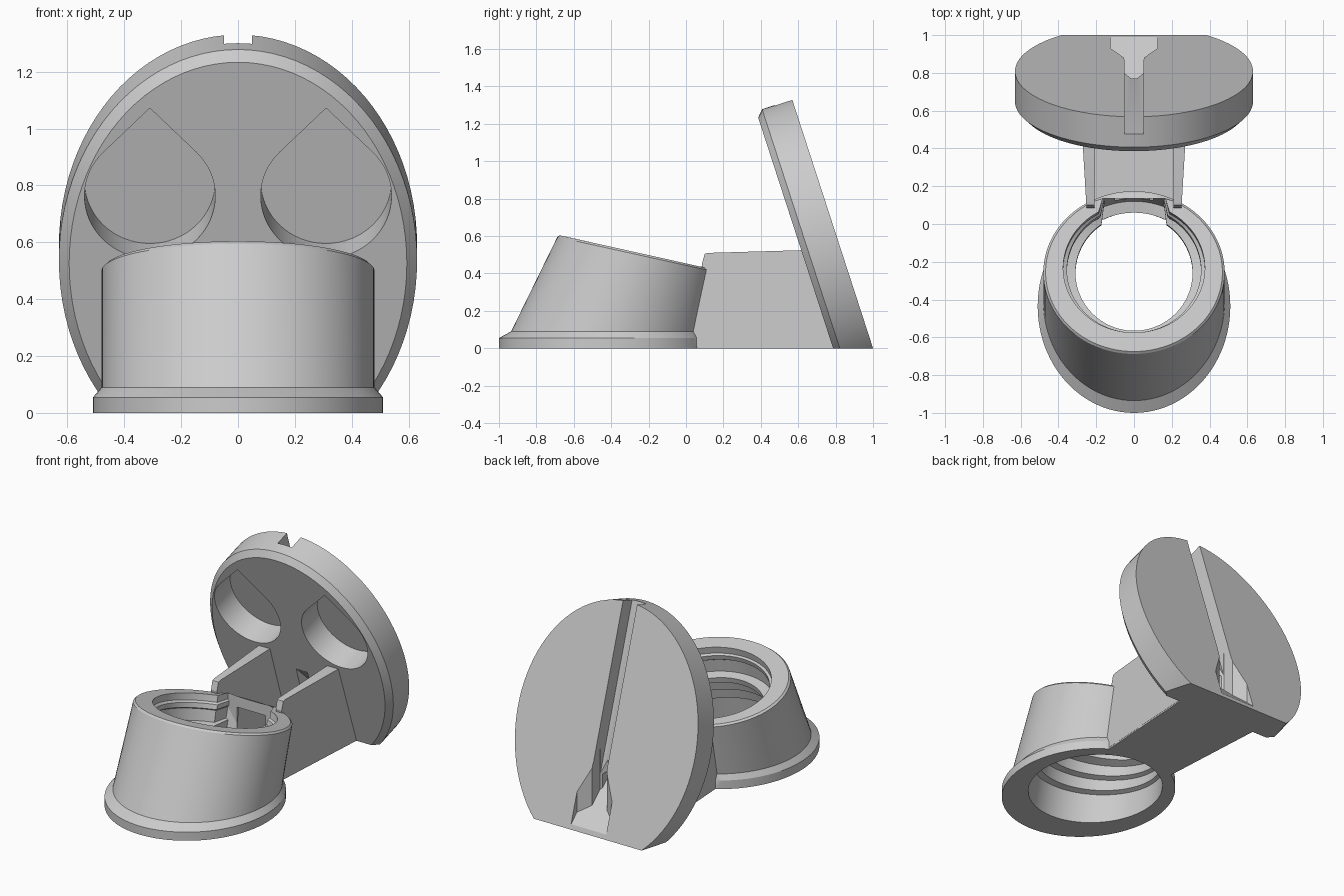
import bpy, bmesh, math
from mathutils import Matrix, Vector

cube = bpy.data.objects.get("Cube")
if cube:
    bpy.data.objects.remove(cube)

grey = bpy.data.materials.new("plain_grey")
grey.use_nodes = True
tone = (0.6, 0.6, 0.6, 1)
grey.diffuse_color = tone
grey.node_tree.nodes["Principled BSDF"].inputs["Base Color"].default_value = tone

SEG = 96


def finish(name, bm):
    bmesh.ops.recalc_face_normals(bm, faces=bm.faces)
    if bm.calc_volume(signed=True) < 0:
        bmesh.ops.reverse_faces(bm, faces=bm.faces)
    mesh = bpy.data.meshes.new(name)
    bm.to_mesh(mesh)
    bm.free()
    mesh.materials.append(grey)
    obj = bpy.data.objects.new(name, mesh)
    bpy.context.collection.objects.link(obj)
    return obj


def loft(rings, closed=False):
    """Skin a list of equal point loops; either cap the ends or join them."""
    bm = bmesh.new()
    loops = [[bm.verts.new(p) for p in ring] for ring in rings]
    pairs = list(zip(loops, loops[1:]))
    if closed:
        pairs.append((loops[-1], loops[0]))
    else:
        bm.faces.new(loops[0])
        bm.faces.new(loops[-1])
    for a, b in pairs:
        n = len(a)
        for i in range(n):
            j = (i + 1) % n
            bm.faces.new((a[i], a[j], b[j], b[i]))
    return bm


def subtract(obj, cutter):
    """Cut with the first solver that keeps the body whole."""
    cutter.hide_render = True
    bpy.context.view_layer.objects.active = obj
    mod = obj.modifiers.new("cut", "BOOLEAN")
    mod.operation = "DIFFERENCE"
    mod.object = cutter
    before = len(obj.data.polygons)
    for solver in ("EXACT", "MANIFOLD", "FLOAT"):
        mod.solver = solver
        graph = bpy.context.evaluated_depsgraph_get()
        graph.update()
        if len(obj.evaluated_get(graph).data.polygons) > before * .9:
            bpy.ops.object.modifier_apply(modifier=mod.name)
            break
    else:
        obj.modifiers.remove(mod)
    bpy.data.objects.remove(cutter)


def smooth(obj):
    bpy.ops.object.select_all(action="DESELECT")
    obj.select_set(True)
    bpy.context.view_layer.objects.active = obj
    bpy.ops.object.shade_smooth_by_angle(angle=math.radians(25))


def mirror_outline(half):
    return half + [(-x, y) for x, y in reversed(half)]


# Slanted collar: each ring is (front y, front z, back y, back z, half width)
def slanted(yf, zf, yb, zb, rx):
    ring = []
    for i in range(SEG):
        a = math.tau * i / SEG
        t = (1 + math.sin(a)) / 2
        x, y, z = rx * math.cos(a), yf + (yb - yf) * t, zf + (zb - zf) * t
        # Boxed recess in the back of the bore
        if rx < .39 and abs(x) < .17 and t > .5:
            y = .135
        ring.append((x, y, z))
    return ring


collar_rings = [
    (-1, 0, .13, 0, .51),
    (-1, .055, .13, .055, .51),
    (-.935, .09, .115, .09, .48),
    (-.688, .595, .174, .405, .48),
    (-.675, .604, .165, .417, .468),
    (-.575, .582, .11, .428, .375),
    (-.585, .54, .10, .388, .375),
    (-.575, .53, .09, .378, .355),
    (-.585, .50, .08, .35, .355),
    (-.605, .49, .09, .34, .375),
    (-.62, .41, .075, .27, .375),
    (-.565, .395, .05, .26, .31),
    (-.575, .36, .045, .225, .31),
    (-.64, .345, .05, .21, .345),
    (-.66, .28, .05, .17, .345),
    (-.70, .27, .055, .16, .37),
    (-.72, .20, .055, .12, .37),
    (-.76, .19, .06, .11, .395),
    (-.80, 0, .06, 0, .40),
]
collar = finish("collar", loft([slanted(*r) for r in collar_rings], closed=True))
# Strap window through the back wall
window = mirror_outline([(.1, .09), (.1, .4)])
subtract(collar, finish("cutter", loft([[(x, y, z) for x, y in window] for z in (.2, .36)])))
smooth(collar)

# Tilted oval plate, modelled flat and then leaned back
lean = Matrix.Translation((0, 1, 0)) @ Matrix.Rotation(math.radians(108), 4, "X")


def oval(inset, depth):
    return [lean @ Vector(((.63 - inset) * math.cos(math.tau * i / SEG),
                           .619 + (.78 - inset) * math.sin(math.tau * i / SEG), depth))
            for i in range(SEG)]


def leaning_prism(outline, d0, d1):
    return finish("cutter", loft([[lean @ Vector((x, s, d)) for x, s in outline] for d in (d0, d1)]))


bm = loft([oval(0, 0), oval(0, .169), oval(.036, .203)])
bmesh.ops.bisect_plane(bm, geom=bm.verts[:] + bm.edges[:] + bm.faces[:],
                       plane_co=(0, 0, 0), plane_no=(0, 0, -1), clear_outer=True)
bmesh.ops.holes_fill(bm, edges=[e for e in bm.edges if e.is_boundary])
plate = finish("oval_plate", bm)

# Teardrop pockets in the front face
for side in (-1, 1):
    r = .23
    drop = [(side * .31, .868 + r * math.sqrt(2))]
    for i in range(49):
        a = math.radians(135 + 270 * i / 48)
        drop.append((side * .31 + r * math.cos(a), .868 + r * math.sin(a)))
    subtract(plate, leaning_prism(drop, .035, .3))

# Hanging groove up the back, with a wide ramped entry at its foot
subtract(plate, leaning_prism(mirror_outline([(.05, .25), (.05, 1.6)]), -.1, .097))


def ramp_prism(half, height):
    outline = mirror_outline(half)
    floor = [(x, y, .03 + (.99 - y) * .9) for x, y in outline]
    return finish("cutter", loft([floor, [(x, y, z + height) for x, y, z in floor]]))


subtract(plate, ramp_prism([(.125, 1.03), (.125, .93), (.052, .88), (.052, .80), (.015, .77)], .26))
subtract(plate, ramp_prism([(.04, .9), (.04, .55)], .09))
smooth(plate)

# Arm joining collar and plate: a floor with two side walls
floor_outline = mirror_outline([(.10, .07), (.247, .03), (.293, .80), (.1, .82)])
smooth(finish("arm_floor", loft([[(x, y, z) for x, y in floor_outline] for z in (0, .05)])))

wall_side = [(.03, .01), (.03, .1), (.095, .40), (.085, .45), (.10, .505), (.12, .51),
             (.64, .525), (.80, .03), (.80, .01)]
for side, label in ((1, "left"), (-1, "right")):
    outer = [(side * (.248 + .06 * (y - .03)), y, z) for y, z in wall_side]
    inner = [(side * (.21 - .01 * (y - .03)), y, z) for y, z in wall_side]
    smooth(finish(label + "_arm_wall", loft([outer, inner])))
